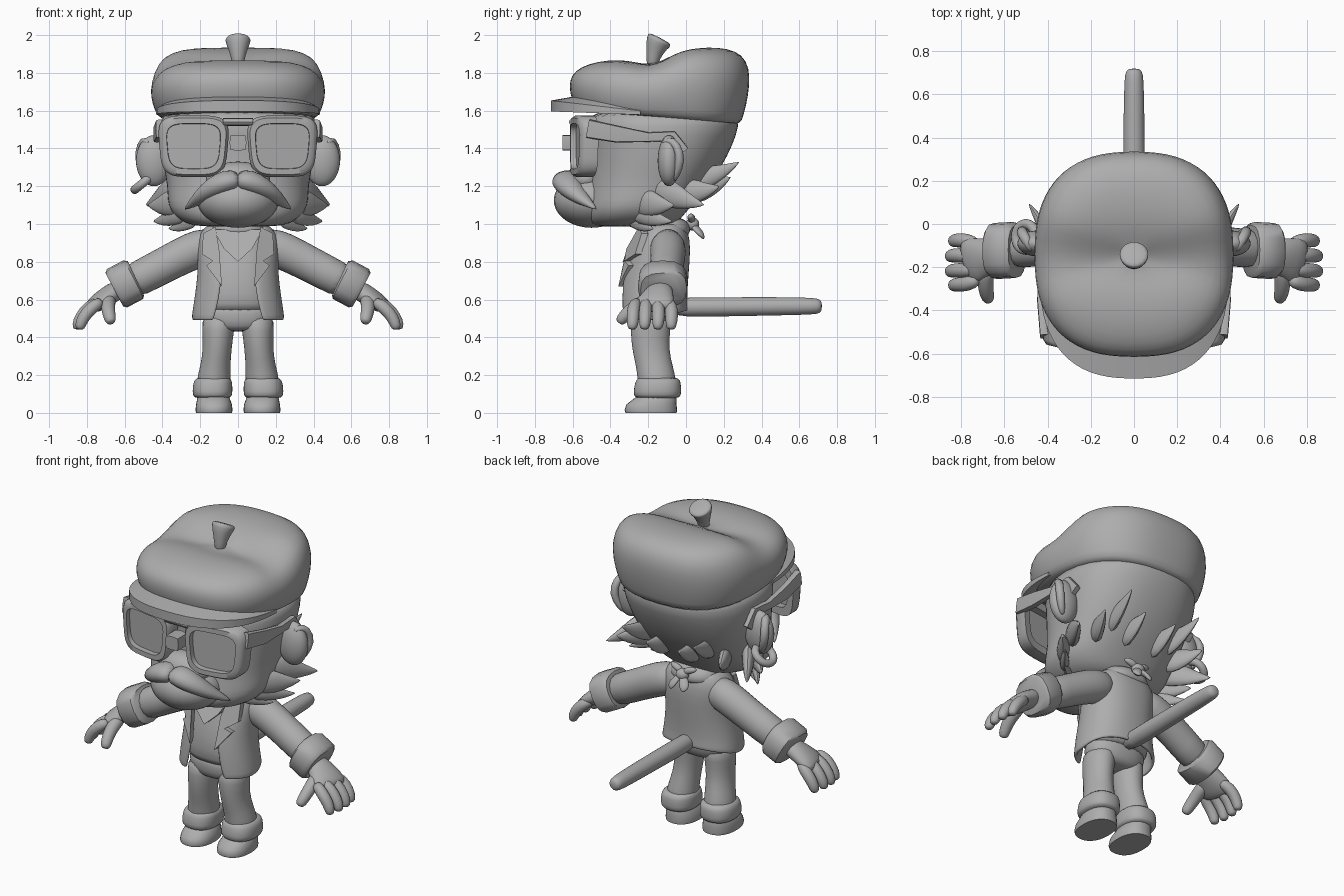
import bpy, bmesh, math
from mathutils import Vector

gray = bpy.data.materials.new("plain gray")
gray.diffuse_color = (0.42, 0.42, 0.42, 1)


def finish(name, bm, sub=0, angle=None, solid=0):
    bmesh.ops.recalc_face_normals(bm, faces=bm.faces)
    me = bpy.data.meshes.new(name)
    bm.to_mesh(me)
    bm.free()
    ob = bpy.data.objects.new(name, me)
    bpy.context.collection.objects.link(ob)
    me.materials.append(gray)
    for p in me.polygons:
        p.use_smooth = True
    if solid:
        m = ob.modifiers.new("solid", "SOLIDIFY")
        m.thickness, m.offset = solid, 0
    if sub:
        m = ob.modifiers.new("sub", "SUBSURF")
        m.levels = m.render_levels = sub
    if angle:
        bpy.ops.object.select_all(action="DESELECT")
        bpy.context.view_layer.objects.active = ob
        ob.select_set(True)
        bpy.ops.object.shade_smooth_by_angle(angle=math.radians(angle))
    return ob


def sup(t, e):
    c, s = math.cos(t), math.sin(t)
    return (math.copysign(abs(c) ** (2 / e), c), math.copysign(abs(s) ** (2 / e), s))


def skin(bm, loops, wrap=True, caps=True, close=False):
    vs = [[bm.verts.new(p) for p in l] for l in loops]
    n = len(vs[0])
    pairs = list(zip(vs, vs[1:])) + ([(vs[-1], vs[0])] if close else [])
    for a, b in pairs:
        for i in range(n if wrap else n - 1):
            j = (i + 1) % n
            bm.faces.new((a[i], a[j], b[j], b[i]))
    if caps:
        bm.faces.new(vs[0])
        bm.faces.new(vs[-1])


# stacked horizontal sections: (z, centre x, half width, y min, y max)
def loft(name, rings, e=2.3, n=28, sub=1, warp=None, angle=None):
    loops = []
    for z, cx, rx, y0, y1 in rings:
        l = []
        for i in range(n):
            c, s = sup(math.tau * i / n, e)
            p = [cx + rx * c, (y0 + y1) / 2 + (y1 - y0) / 2 * s, z]
            if warp:
                p[2] += warp(*p)
            l.append(p)
        loops.append(l)
    bm = bmesh.new()
    skin(bm, loops)
    return finish(name, bm, sub, angle)


# sweep along a path with (side, other) radii
def tube(name, pts, radii, up=(0, 0, 1), n=14, sub=1, angle=None, e=2):
    pts = [Vector(p) for p in pts]
    loops = []
    for i, p in enumerate(pts):
        t = (pts[min(i + 1, len(pts) - 1)] - pts[max(i - 1, 0)]).normalized()
        a = t.cross(Vector(up)).normalized()
        b = a.cross(t)
        r = radii[i]
        ra, rb = r if isinstance(r, tuple) else (r, r)
        l = []
        for k in range(n):
            c, s = sup(math.tau * k / n, e)
            l.append(p + a * ra * c + b * rb * s)
        loops.append(l)
    bm = bmesh.new()
    skin(bm, loops)
    return finish(name, bm, sub, angle)


def ball(name, c, r):
    bm = bmesh.new()
    bmesh.ops.create_uvsphere(bm, u_segments=28, v_segments=18, radius=1)
    for v in bm.verts:
        v.co = [c[i] + r[i] * v.co[i] for i in range(3)]
    return finish(name, bm)


def plate(name, pts, thick):
    bm = bmesh.new()
    f = bm.faces.new([bm.verts.new(p) for p in pts])
    new = bmesh.ops.extrude_face_region(bm, geom=[f])["geom"]
    for v in new:
        if isinstance(v, bmesh.types.BMVert):
            v.co.y += thick
    return finish(name, bm, 0, 30)


# Cap with two lobes, stalk and visor
def cap_warp(x, y, z):
    w = max(0, min(1, (z - 1.57) / 0.28))
    low = -0.04 * (y + 0.15) / 0.45
    high = 0.02 + 0.035 * math.tanh((y + 0.12) / 0.15) - 0.05 * math.exp(-((y + 0.17) / 0.11) ** 2)
    return low * (1 - w) + high * w


loft("cap", [(1.56, 0, .41, -.56, .28), (1.575, 0, .43, -.585, .295), (1.64, 0, .455, -.61, .32),
             (1.72, 0, .467, -.62, .338), (1.79, 0, .45, -.61, .338), (1.845, 0, .41, -.56, .3),
             (1.875, 0, .33, -.47, .22), (1.885, 0, .24, -.36, .12), (1.885, 0, .15, -.28, .0),
             (1.885, 0, .06, -.2, -.08)], e=2.5, n=36, warp=cap_warp)
tube("cap_stalk", [(0, -.18, 1.82), (0, -.175, 1.88), (0, -.155, 1.95), (0, -.14, 1.975), (0, -.135, 1.985)],
     [.03, .035, .062, .072, .06], up=(0, 1, 0))
loops = []
for k in range(33):
    c, s = sup(math.pi + math.pi * k / 32, 2.5)
    out, inn = (.435 * c, -.24 + .475 * s), (.40 * c, -.24 + .33 * s)
    z = 1.59 + .04 * abs(s)
    h = .012 + .022 * abs(s)
    loops.append([(*out, z - h), (*out, z + h * .7), (*inn, z + h + .015), (*inn, z - h + .01)])
bm = bmesh.new()
skin(bm, loops)
finish("cap_visor", bm, 0, 40)

# Head, muzzle, moustache
loft("head", [(.985, 0, .2, -.48, -.1), (1.0, 0, .28, -.52, -.05), (1.06, 0, .36, -.54, .0),
              (1.13, 0, .375, -.53, .06), (1.2, 0, .375, -.52, .12), (1.3, 0, .395, -.51, .19),
              (1.42, 0, .415, -.51, .25), (1.52, 0, .42, -.52, .285), (1.62, 0, .41, -.52, .28)])
ball("muzzle", (0, -.5, 1.125), (.215, .2, .145))
ball("nose_base", (0, -.53, 1.24), (.17, .1, .09))
for s in (1, -1):
    tube("moustache_half", [(-.01 * s, -.62, 1.235), (.06 * s, -.635, 1.228), (.13 * s, -.615, 1.195),
                            (.2 * s, -.56, 1.14), (.285 * s, -.47, 1.075)],
         [(.085, .05), (.085, .065), (.075, .058), (.055, .04), .004])

# Hair spikes: base, tip, half width
spikes = [((.3, -.2, 1.2), (.49, .10, 1.1), .09), ((.28, -.28, 1.12), (.48, -.06, 1.1), .09),
          ((.28, -.28, 1.06), (.45, -.07, 1.015), .06), ((.22, -.3, 1.03), (.37, -.17, .975), .05),
          ((.2, .0, 1.2), (.25, .285, 1.33), .07), ((.1, .0, 1.16), (.11, .24, 1.25), .08),
          ((.25, -.05, 1.16), (.36, .18, 1.2), .08)]
for s in (1, -1):
    for b, t, w in spikes:
        b, t = Vector((b[0] * s, *b[1:])), Vector((t[0] * s, *t[1:]))
        tube("hair_spike", [b, b.lerp(t, .35), b.lerp(t, .7) + Vector((0, 0, -.012)), t],
             [(w * .5, w * .9), (w * .5, w), (w * .3, w * .55), .003], n=8, angle=40)
    # Ears
    ball("ear", (.445 * s, -.09, 1.335), (.095, .06, .135))
    tube("ear_rim", [(.47 * s, -.13, 1.43), (.5 * s, -.07, 1.45), (.525 * s, -.03, 1.38),
                     (.515 * s, -.035, 1.3), (.47 * s, -.07, 1.22)], [.015, .025, .025, .025, .015], up=(1, 0, 0))

# Hoop earring on one side
bpy.ops.mesh.primitive_torus_add(major_radius=.06, minor_radius=.023, major_segments=28, minor_segments=12,
                                 location=(-.5, -.06, 1.22), rotation=(0, -.69, 0))
hoop = bpy.context.object
hoop.name = "earring"
hoop.data.materials.append(gray)
bpy.ops.object.shade_smooth()


# Glasses
def rim(s, half_w, half_h, dy, cz=1.412):
    l = []
    for k in range(40):
        c, v = sup(math.tau * k / 40, 4)
        x = .235 + (half_w * (.93 + .07 * v)) * c
        l.append((s * x, -.615 + .35 * x * x + dy, cz + half_h * v))
    return l


for s in (1, -1):
    bm = bmesh.new()
    skin(bm, [rim(s, .18, .15, 0), rim(s, .15, .12, 0), rim(s, .145, .115, .09), rim(s, .195, .163, .09),
              rim(s, .195, .163, .02)], caps=False, close=True)
    finish("glasses_rim", bm, 0, 50)
    bm = bmesh.new()
    skin(bm, [rim(s, .155, .125, .03), rim(s, .155, .125, .04)])
    finish("lens", bm, 0, 30)
    tube("glasses_arm", [(.415 * s, -.52, 1.505), (.43 * s, -.36, 1.475), (.43 * s, -.2, 1.46),
                         (.425 * s, -.07, 1.465), (.42 * s, -.01, 1.385)],
         [(.02, .05), (.018, .045), (.016, .025), (.016, .028), (.016, .028)], n=8, sub=0, angle=40, e=6)
tube("glasses_bridge", [(0, -.655, 1.43), (0, -.56, 1.43)], [(.045, .042)] * 2, n=8, sub=0, angle=30, e=6)
tube("glasses_bar", [(-.08, -.59, 1.54), (.08, -.59, 1.54)], [(.03, .02)] * 2, n=12, sub=0, angle=40)

# Shirt, hips, open jacket
loft("shirt", [(.53, 0, .19, -.29, -.03), (.56, 0, .2, -.315, -.02), (.7, 0, .185, -.315, -.01),
               (.85, 0, .18, -.27, -.01), (.96, 0, .14, -.23, -.03), (1.04, 0, .12, -.22, -.05)])
loft("hips", [(.43, 0, .1, -.26, -.1), (.455, 0, .17, -.29, -.07), (.52, 0, .195, -.3, -.05),
              (.6, 0, .18, -.29, -.05)])
jacket = [(.49, .235, -.345, .0, .13), (.51, .235, -.347, .0, .125), (.6, .222, -.347, -.005, .1),
          (.75, .2, -.335, .005, .08), (.87, .21, -.295, .015, .12), (.95, .2, -.25, .005, .14),
          (1.0, .14, -.21, -.02, .12)]
loops = []
for z, rx, y0, y1, gap in jacket:
    g = math.asin((gap / rx) ** 1.15)
    l = []
    for k in range(33):
        c, v = sup(-math.pi / 2 + g + (math.tau - 2 * g) * k / 32, 2.3)
        y = (y0 + y1) / 2 + (y1 - y0) / 2 * v
        l.append((rx * c, y, z + (.05 * max(0, v) if z < .52 else 0)))
    loops.append(l)
bm = bmesh.new()
skin(bm, loops, wrap=False, caps=False)
finish("jacket", bm, 1, solid=.02)

# Neckerchief with a knot at the back
plate("neckerchief_point", [(-.13, -.245, .97), (-.075, -.31, .87), (0, -.335, .8), (.075, -.31, .87), (.13, -.245, .97)], .06)
loft("neckerchief_band", [(.93, 0, .14, -.24, .01), (.96, 0, .16, -.26, .025), (1.0, 0, .15, -.25, .02),
                          (1.04, 0, .12, -.22, -.02)])
ball("neckerchief_knot", (0, .035, 1.0), (.04, .035, .035))
for s in (1, -1):
    tube("neckerchief_tail", [(0, .03, 1.0), (.03 * s, .06, .97), (.045 * s, .085, .94), (.04 * s, .095, .92)],
         [(.015, .02), (.03, .015), (.03, .015), .005])
    tube("neckerchief_bow", [(0, .03, 1.01), (.045 * s, .03, 1.035), (.09 * s, .02, 1.045)], [.015, .025, .01])

for s in (1, -1):
    plate("lapel", [(x * s, y, z) for x, y, z in
                    [(.085, -.358, .67), (.168, -.305, .78), (.135, -.325, .805), (.19, -.27, .84),
                     (.185, -.235, .95), (.12, -.25, .985), (.1, -.315, .87)]], .035)

    # Sleeves and turned-back cuffs
    tube("sleeve", [(.1 * s, -.1, .9), (.2 * s, -.095, .875), (.3 * s, -.095, .83), (.45 * s, -.105, .75),
                    (.6 * s, -.12, .675)], [(.08, .085), (.1, .105), (.095, .1), (.09, .095), (.1, .1)])
    tube("sleeve_cuff", [(.54 * s, -.12, .712), (.555 * s, -.12, .705), (.64 * s, -.125, .66), (.655 * s, -.125, .652)],
         [(.115, .1), (.13, .115), (.13, .115), (.115, .1)], n=16, sub=0, angle=45, e=2.6)

    # Hands
    tube("palm", [(.6 * s, -.13, .67), (.66 * s, -.14, .64), (.73 * s, -.165, .59), (.79 * s, -.18, .55)],
         [(.06, .045), (.075, .055), (.11, .05), (.11, .035)], n=16)
    for i, y in enumerate((-.075, -.145, -.215, -.28)):
        d = -.015 if i in (0, 3) else 0
        tube("finger", [((.73 + d) * s, -.18 + (y + .18) * .75, .595), ((.79 + d) * s, y, .56), ((.835 + d) * s, y, .505),
                        ((.852 + d) * s, y - .004, .46), ((.852 + d) * s, y - .005, .44)], [.03, .036, .034, .03, .018], n=12, up=(0, 1, 0))
    tube("thumb", [(.68 * s, -.18, .61), (.69 * s, -.25, .575), (.685 * s, -.31, .53), (.675 * s, -.345, .49),
                   (.672 * s, -.355, .475)], [.04, .04, .036, .032, .018], n=12, up=(1, 0, 0))

    # Legs, turn-ups, shoes
    loft("leg", [(.53, .1 * s, .09, -.29, -.07), (.44, .105 * s, .085, -.295, -.085), (.33, .11 * s, .075, -.285, -.09),
                 (.25, .12 * s, .08, -.265, -.07), (.17, .13 * s, .09, -.255, -.05), (.1, .13 * s, .09, -.25, -.05)], e=2)
    loft("turn_up", [(.075, .135 * s, .09, -.26, -.04), (.09, .135 * s, .106, -.28, -.025), (.14, .135 * s, .106, -.275, -.025),
                     (.175, .132 * s, .1, -.265, -.03), (.19, .13 * s, .08, -.25, -.05)], e=2.4)
    loft("shoe", [(0, .127 * s, .095, -.32, -.05), (.015, .127 * s, .098, -.325, -.047), (.045, .127 * s, .095, -.315, -.05),
                  (.08, .13 * s, .085, -.27, -.05), (.1, .13 * s, .07, -.23, -.06)], sub=0, angle=45)

# Tail
tube("tail", [(0, -.1, .56), (0, .1, .56), (0, .5, .565), (0, .68, .565), (0, .708, .565), (0, .72, .565)],
     [.053, .053, .05, .046, .038, .02])
